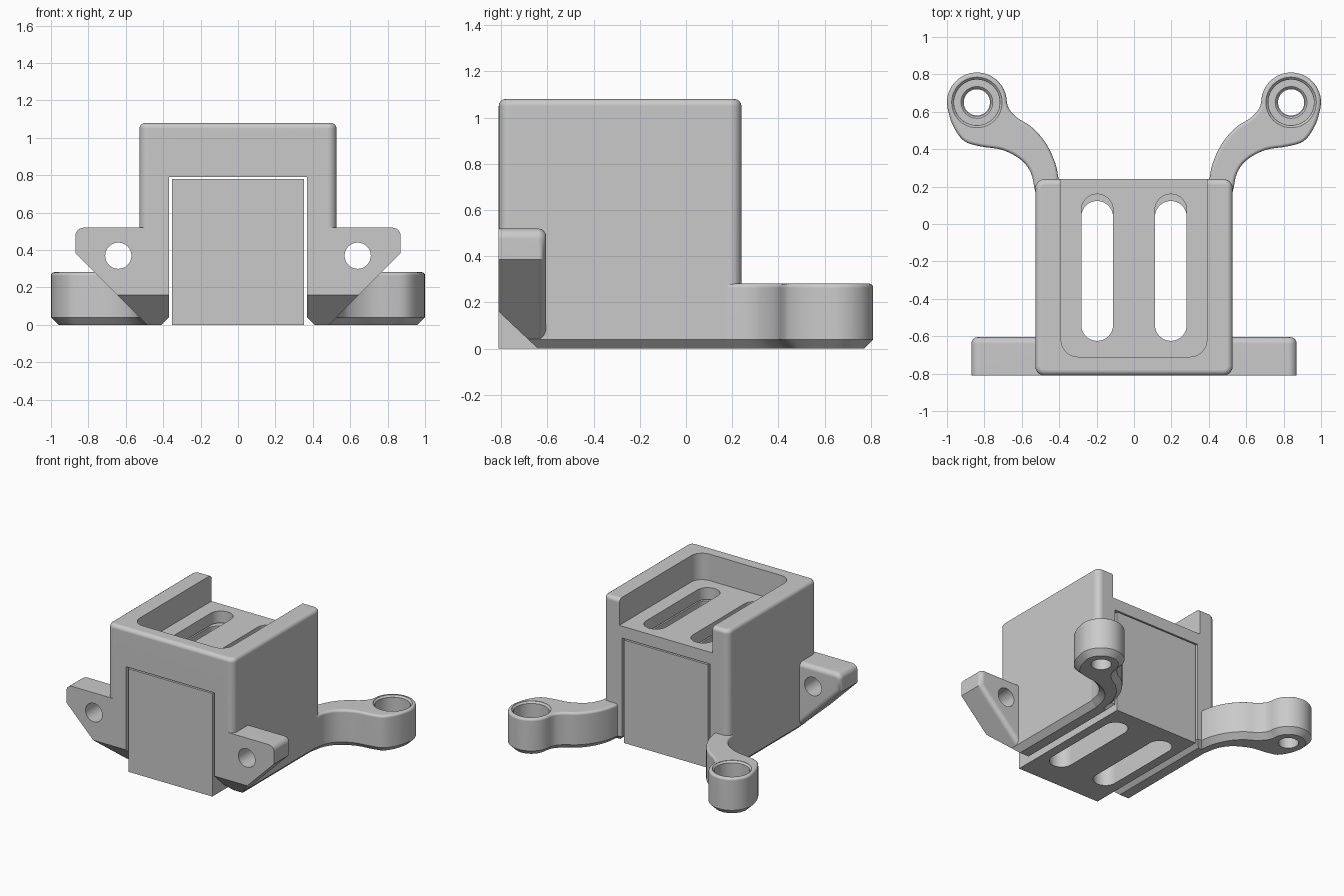
import bpy, bmesh, math
from mathutils import Vector

if "Cube" in bpy.data.objects:
    bpy.data.objects.remove(bpy.data.objects["Cube"])

SHADE = (0.59, 0.59, 0.59, 1)
grey = bpy.data.materials.new("plain grey")
grey.use_nodes = True
grey.diffuse_color = SHADE
grey.node_tree.nodes["Principled BSDF"].inputs["Base Color"].default_value = SHADE

# Which world axis each profile's (u, v, extrusion) goes to
AXES = {"z": lambda u, v, w: (u, v, w),
        "y": lambda u, v, w: (u, w, v),
        "x": lambda u, v, w: (w, u, v)}


def prism(name, points, lo, hi, axis="z", chamfer_lo=0, fillet_hi=0):
    """Extrude a profile, with optional chamfer at one end and fillet at the other."""
    bm = bmesh.new()
    place = AXES[axis]
    rings = [[bm.verts.new(place(u, v, w)) for u, v in points] for w in (lo, hi)]
    n = len(points)
    caps = [bm.faces.new(ring) for ring in rings]
    for i in range(n):
        j = (i + 1) % n
        bm.faces.new((rings[0][i], rings[0][j], rings[1][j], rings[1][i]))
    bmesh.ops.recalc_face_normals(bm, faces=bm.faces)
    edge_sets = [list(cap.edges) for cap in caps]
    for edges, size, segments in ((edge_sets[0], chamfer_lo, 1), (edge_sets[1], fillet_hi, 4)):
        if size:
            bmesh.ops.bevel(bm, geom=edges, offset=size, segments=segments,
                            profile=0.5, affect='EDGES')
    bmesh.ops.recalc_face_normals(bm, faces=bm.faces)
    mesh = bpy.data.meshes.new(name)
    bm.to_mesh(mesh)
    bm.free()
    mesh.materials.append(grey)
    obj = bpy.data.objects.new(name, mesh)
    bpy.context.collection.objects.link(obj)
    return obj


def combine(target, tool, operation):
    """Apply a boolean and discard the tool."""
    tool.hide_render = True
    mod = target.modifiers.new("boolean", 'BOOLEAN')
    mod.operation, mod.solver, mod.object = operation, 'EXACT', tool
    bpy.context.view_layer.objects.active = target
    bpy.ops.object.modifier_apply(modifier=mod.name)
    bpy.data.objects.remove(tool)


def arc(cx, cy, r, start, end, n):
    angles = [math.radians(start + (end - start) * i / n) for i in range(n + 1)]
    return [(cx + r * math.cos(a), cy + r * math.sin(a)) for a in angles]


def circle(cx, cy, r, n=48):
    return arc(cx, cy, r, 0, 360, n)[:-1]


def rounded_box(x, y0, y1, r):
    pts = []
    for cx, cy, a in ((x - r, y1 - r, 0), (r - x, y1 - r, 90),
                      (r - x, y0 + r, 180), (x - r, y0 + r, 270)):
        pts += arc(cx, cy, r, a, a + 90, 6)
    return pts


def slot(cx, y0, y1, r):
    return arc(cx, y1 - r, r, 0, 180, 16) + arc(cx, y0 + r, r, 180, 360, 16)


def spline(pts, steps=4):
    """Smooth curve through the points."""
    p = [Vector(q) for q in [pts[0]] + pts + [pts[-1]]]
    out = []
    for a, b, c, d in zip(p, p[1:], p[2:], p[3:]):
        for i in range(steps):
            t = i / steps
            out.append(tuple(0.5 * (2 * b + (c - a) * t + (2 * a - 5 * b + 4 * c - d) * t * t
                                    + (3 * b - a - 3 * c + d) * t ** 3)))
    return out + [pts[-1]]


def flip(pts, side):
    return [(side * u, v) for u, v in pts]


FRONT, BACK = -0.81, 0.24

# Housing block
frame = prism("mounting_frame", rounded_box(0.527, FRONT, BACK, 0.048), 0, 1.08,
              chamfer_lo=0.04, fillet_hi=0.03)

# Through channel with flared mouth
half = [(0.45, -0.04), (0.37, 0.04), (0.37, 0.79)]
combine(frame, prism("channel", half + flip(half[::-1], -1), -1, 1, "y"), 'DIFFERENCE')

# Top tray, open at the back
combine(frame, prism("tray", rounded_box(0.39, -0.71, 0.5, 0.09), 0.88, 1.3), 'DIFFERENCE')

# Arm outline: outer edge, round boss, inner edge
BOSS = (0.84, 0.65)
outer_edge = [(0.51, 0.1), (0.532, 0.19), (0.55, 0.27), (0.6, 0.34), (0.7, 0.395),
              (0.82, 0.415), (0.91, 0.445), (0.97, 0.53), (0.997, 0.62)]
inner_edge = [(0.68, 0.65), (0.665, 0.61), (0.62, 0.565), (0.55, 0.52), (0.48, 0.445),
              (0.43, 0.35), (0.405, 0.25), (0.4, 0.1)]
arm_outline = spline(outer_edge) + arc(*BOSS, 0.16, 0, 174, 26) + spline(inner_edge)

# Ear outline with a rounded upper corner and sloping underside
ear_outline = ([(0.4, 0.015), (0.5, 0.015), (0.87, 0.385)]
               + arc(0.825, 0.475, 0.045, 0, 90, 6) + [(0.4, 0.52)])

for side in (1, -1):
    combine(frame, prism("ear", flip(ear_outline, side), FRONT, -0.605, "y",
                         fillet_hi=0.035), 'UNION')
    combine(frame, prism("arm", flip(arm_outline, side), 0, 0.282,
                         chamfer_lo=0.04, fillet_hi=0.018), 'UNION')

# Sloped front underside
combine(frame, prism("wedge", [(-0.91, 0.254), (-0.91, -0.075), (-0.56, -0.075)], -1, 1, "x"),
        'DIFFERENCE')

# Holes on both sides: roof slots, ear holes, stepped boss bores
for side in (1, -1):
    combine(frame, prism("slot", slot(side * 0.197, -0.625, 0.16, 0.085), 0.7, 1), 'DIFFERENCE')
    combine(frame, prism("ear_hole", circle(side * 0.64, 0.37, 0.07), -1, -0.5, "y"), 'DIFFERENCE')
    x, y = side * BOSS[0], BOSS[1]
    for r, low, high, chamfer in ((0.07, -0.1, 0.4, 0), (0.085, 0.085, 0.3, 0.01),
                                  (0.122, 0.1, 0.4, 0), (0.135, 0.268, 0.4, 0.012)):
        combine(frame, prism("bore", circle(x, y, r), low, high, chamfer_lo=chamfer), 'DIFFERENCE')

# Block filling the channel, slotted from top to bottom
insert = prism("channel_insert", [(-0.352, FRONT), (0.352, FRONT), (0.352, BACK), (-0.352, BACK)], 0, 0.78)
for side in (1, -1):
    combine(insert, prism("slot", slot(side * 0.197, -0.625, 0.123, 0.085), -0.1, 1), 'DIFFERENCE')

# Smooth curved faces, keep edges sharp and large faces flat
bpy.ops.object.select_all(action='DESELECT')
for obj in (frame, insert):
    obj.select_set(True)
    bpy.context.view_layer.objects.active = obj
bpy.ops.object.shade_smooth_by_angle(angle=math.radians(30))
for obj in (frame, insert):
    obj.modifiers.new("flat_faces", 'WEIGHTED_NORMAL').keep_sharp = True
